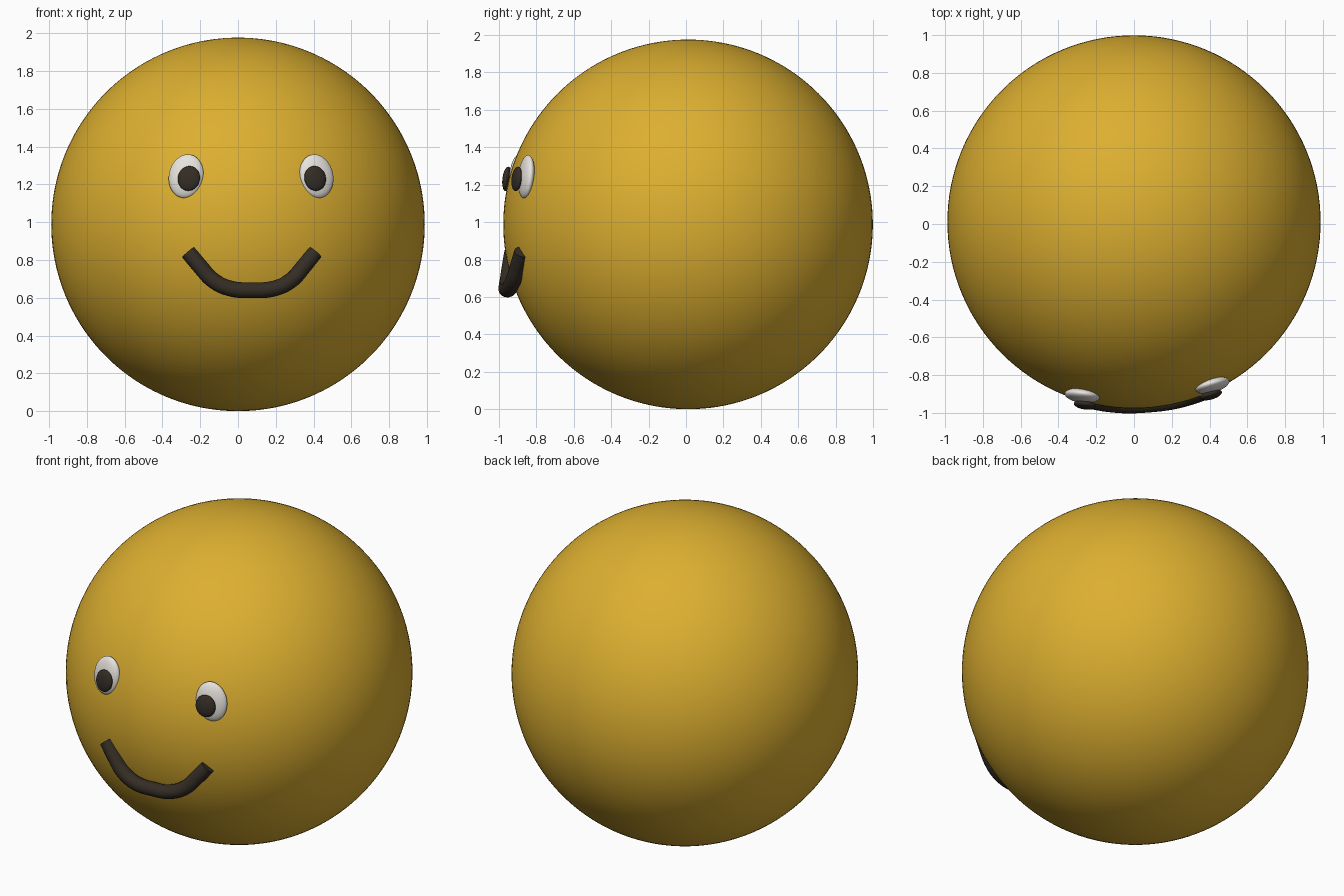
import bpy
from math import radians
from mathutils import Matrix, Vector, Euler

if "Cube" in bpy.data.objects:
    bpy.data.objects.remove(bpy.data.objects["Cube"])

R = 0.988                                   # head radius
CENTRE = Vector((0, 0.011, 0))
# the whole face is turned slightly to one side of the head
FACE = Matrix.Translation(CENTRE) @ Matrix.Rotation(radians(4.5), 4, 'Z')


def material(name, rgb):
    m = bpy.data.materials.new(name)
    m.diffuse_color = (*rgb, 1)
    m.use_nodes = True
    m.node_tree.nodes["Principled BSDF"].inputs["Base Color"].default_value = m.diffuse_color
    return m


YELLOW = material("warm yellow", (0.72, 0.43, 0.03))
WHITE = material("eye white", (0.80, 0.77, 0.73))
DARK = material("dark brown", (0.034, 0.026, 0.018))


def ball(name, matrix, radii, mat, seg=48, rings=32):
    bpy.ops.mesh.primitive_uv_sphere_add(segments=seg, ring_count=rings, radius=1)
    ob = bpy.context.object
    ob.name = name
    ob.data.transform(matrix @ Matrix.Diagonal((*radii, 1)))
    ob.data.materials.append(mat)
    bpy.ops.object.shade_smooth()
    return ob


# head
ball("head", Matrix.Translation(CENTRE + Vector((0, 0, R))), (R, R, R), YELLOW, 128, 80)

# eyes and pupils, leaning in toward each other at the top
for side, s in (("left", -1), ("right", 1)):
    turn = (Matrix.Rotation(radians(12.5 * s), 4, 'Z')
            @ Matrix.Rotation(radians(-7), 4, 'X')
            @ Matrix.Rotation(radians(-10 * s), 4, 'Y'))
    ball(side + "_eye", FACE @ Matrix.Translation((0.346 * s, -0.895, 1.243)) @ turn,
         (0.092, 0.036, 0.117), WHITE)
    ball(side + "_pupil", FACE @ Matrix.Translation((0.335 * s, -0.945, 1.231)) @ turn,
         (0.059, 0.023, 0.066), DARK)

# mouth: round tube along a smile, ends half sunk into the head
half = [(0.335, -0.917, 0.84), (0.275, -0.935, 0.765), (0.205, -0.952, 0.69),
        (0.113, -0.966, 0.648)]
path = [(-x, y, z) for x, y, z in half] + [(0, -0.970, 0.64)] + half[::-1]
curve = bpy.data.curves.new("mouth", 'CURVE')
curve.dimensions = '3D'
curve.bevel_depth = 0.042
curve.bevel_resolution = 6
curve.use_fill_caps = True
curve.resolution_u = 8
spline = curve.splines.new('BEZIER')
spline.bezier_points.add(len(path) - 1)
for p, co in zip(spline.bezier_points, path):
    p.co = FACE @ Vector(co)
    p.handle_left_type = p.handle_right_type = 'AUTO'
curve.materials.append(DARK)
mouth = bpy.data.objects.new("mouth", curve)
bpy.context.collection.objects.link(mouth)
bpy.ops.object.select_all(action='DESELECT')
mouth.select_set(True)
bpy.context.view_layer.objects.active = mouth
bpy.ops.object.convert(target='MESH')
bpy.context.object.name = "mouth"
bpy.ops.object.shade_smooth_by_angle(angle=radians(40))
